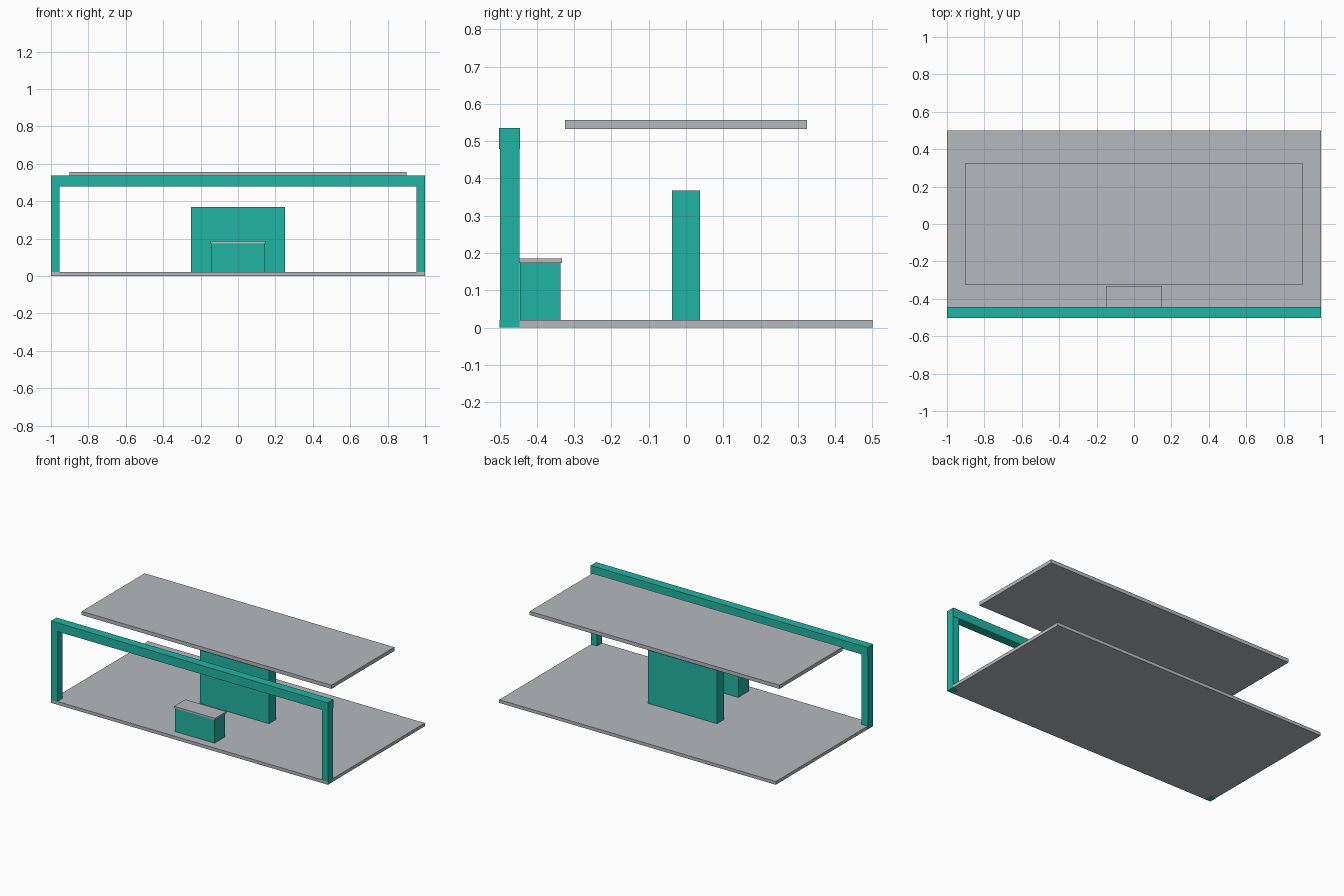
import bpy

if "Cube" in bpy.data.objects:
    bpy.data.objects.remove(bpy.data.objects["Cube"])


def material(name, rgb):
    """Flat material from 0-255 sRGB values."""
    lin = [((c / 255 + 0.055) / 1.055) ** 2.4 for c in rgb]
    m = bpy.data.materials.new(name)
    m.diffuse_color = (*lin, 1)
    m.use_nodes = True
    m.node_tree.nodes["Principled BSDF"].inputs["Base Color"].default_value = m.diffuse_color
    return m


teal = material("teal", (32, 181, 164))
grey = material("light grey", (181, 185, 191))


def box(name, x, y, z, mat):
    """Box spanning the given (min, max) ranges."""
    lo, hi = zip(x, y, z)
    bpy.ops.mesh.primitive_cube_add(size=1, location=[(a + b) / 2 for a, b in zip(lo, hi)])
    ob = bpy.context.object
    ob.name = name
    ob.scale = [b - a for a, b in zip(lo, hi)]
    bpy.ops.object.transform_apply(location=False, rotation=False, scale=True)
    ob.data.materials.append(mat)
    return ob


# Ground slab and floating roof panel
box("floor_slab", (-0.999, 0.999), (-0.5, 0.5), (0, 0.021), grey)
box("roof_panel", (-0.902, 0.902), (-0.325, 0.325), (0.533, 0.557), grey)

# Front portal: two posts and a slightly wider beam
for side, x in (("left", (-1, -0.955)), ("right", (0.955, 1))):
    box(side + "_post", x, (-0.499, -0.447), (0, 0.48), teal)
box("front_beam", (-1, 1), (-0.502, -0.445), (0.479, 0.536), teal)

# Central wall
box("central_wall", (-0.25, 0.25), (-0.037, 0.037), (0.001, 0.368), teal)

# Reception counter with overhanging top
box("counter_body", (-0.142, 0.142), (-0.445, -0.337), (0.001, 0.175), teal)
box("counter_top", (-0.148, 0.148), (-0.448, -0.332), (0.174, 0.186), grey)
